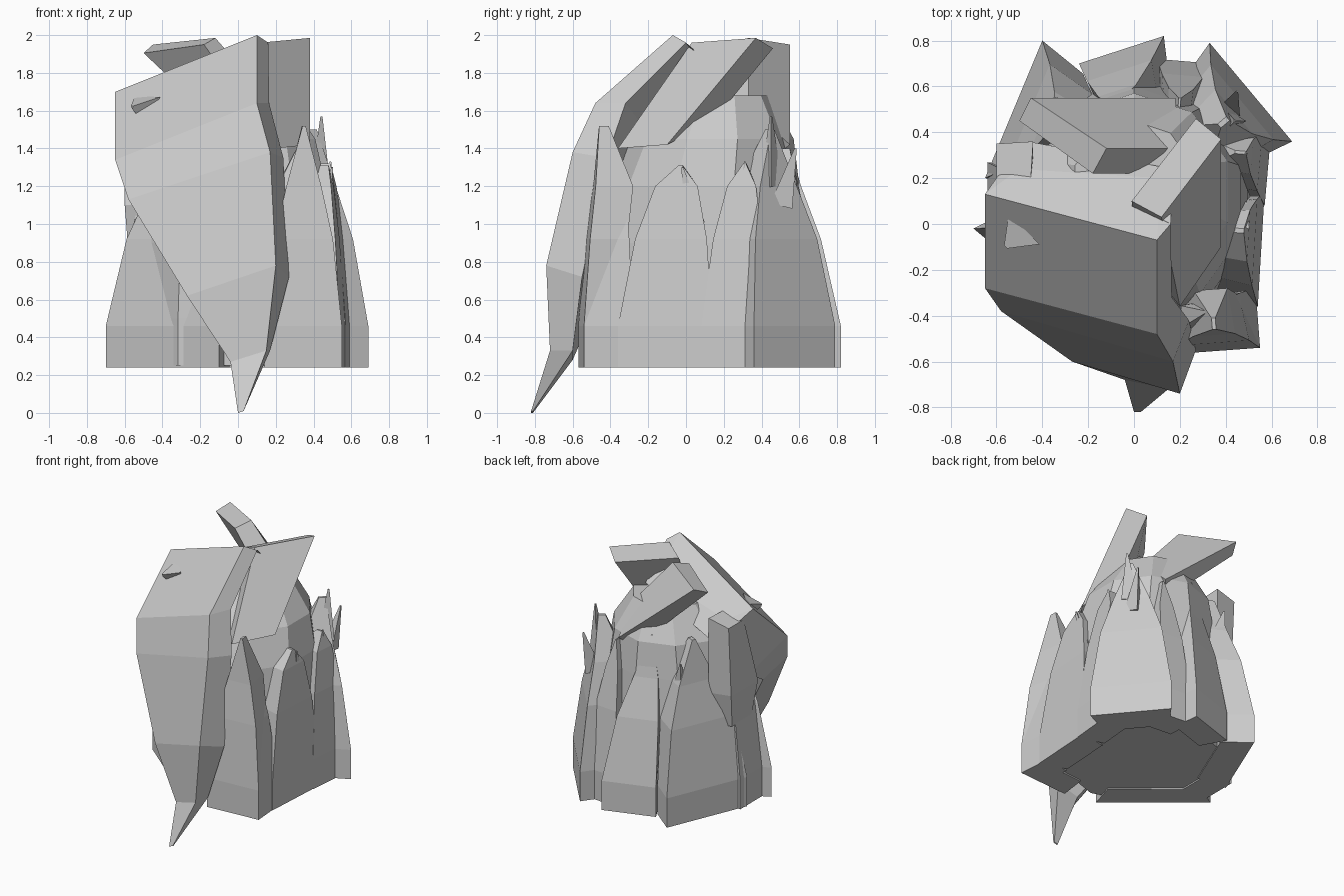
import bpy, bmesh, math
from mathutils import Vector


def loft(name, rings):
    """Skin rings of equal point count, capped at both ends."""
    bm = bmesh.new()
    rows = [[bm.verts.new(p) for p in r] for r in rings]
    n = len(rows[0])
    for a, b in zip(rows, rows[1:]):
        for i in range(n):
            j = (i + 1) % n
            bm.faces.new((a[i], a[j], b[j], b[i]))
    bm.faces.new(rows[0])
    bm.faces.new(rows[-1])
    bmesh.ops.remove_doubles(bm, verts=bm.verts, dist=0.0005)
    bmesh.ops.recalc_face_normals(bm, faces=bm.faces)
    me = bpy.data.meshes.new(name)
    bm.to_mesh(me)
    bm.free()
    ob = bpy.data.objects.new(name, me)
    bpy.context.collection.objects.link(ob)
    return ob


def lock(name, p, q, tip, depth=0.2, base=0.24):
    """Hanging lock: wide at the hem p-q, narrowing up to a tip."""
    p, q, tip = Vector((*p, 0)), Vector((*q, 0)), Vector(tip)
    mid, half = (p + q) / 2, (q - p) / 2
    inward = Vector((-half.y, half.x, 0)).normalized()
    if inward.dot(mid - Vector((0, 0.1, 0))) > 0:
        inward = -inward
    flat_tip = Vector((tip.x, tip.y, 0))
    rings = []
    for z, pull, w in ((base, 0, 1), (0.46, 0, 1), (0.92, 0.38, 0.76), (1.2, 0.74, 0.45)):
        c = mid.lerp(flat_tip, pull) + Vector((0, 0, z))
        h = half * w
        d = inward * depth
        rings.append([c - h, c + h, c + h * 0.8 + d, c - h * 0.8 + d])
    rings.append([tip - half * 0.04, tip + half * 0.04,
                  tip + half * 0.04 + inward * 0.05, tip - half * 0.04 + inward * 0.05])
    return loft(name, rings)


# Inner mass with a flat underside
rings = []
for z, rx, ry, cy in ((0.25, 0.54, 0.56, 0.1), (0.5, 0.54, 0.56, 0.1), (0.9, 0.52, 0.54, 0.09),
                      (1.2, 0.49, 0.5, 0.1), (1.45, 0.43, 0.43, 0.14), (1.68, 0.27, 0.28, 0.17)):
    rings.append([(rx * math.cos(math.tau * (i + .5) / 10),
                   cy + ry * math.sin(math.tau * (i + .5) / 10), z) for i in range(10)])
loft("inner_hair", rings)

# Large swept fringe, ending in a point at the floor
loft("fringe", [
    [(-.5, .24, 1.62), (.12, .2, 1.78), (.17, .24, 1.72), (-.46, .36, 1.5)],
    [(-.65, .13, 1.70), (.10, -.07, 2.0), (.16, .0, 1.96), (-.5, .34, 1.5)],
    [(-.65, -.28, 1.34), (.10, -.48, 1.64), (.165, -.32, 1.64), (-.56, .05, 1.15)],
    [(-.58, -.38, 1.13), (.17, -.60, 1.38), (.24, -.42, 1.35), (-.5, -.2, 1.0)],
    [(-.27, -.60, .62), (.20, -.74, .78), (.27, -.55, .72), (-.2, -.46, .6)],
    [(-.04, -.68, .27), (.15, -.72, .33), (.17, -.60, .33), (0, -.6, .28)],
    [(0, -.82, 0), (.03, -.82, .01), (.03, -.81, .01), (0, -.81, 0)]])

# Two slab locks crossing over the crown
loft("crown_lock_right", [
    [(.38, .37, 1.985), (.27, .46, 1.93), (.27, .14, 1.54), (.38, -.10, 1.42)],
    [(.12, .03, 1.96), (-.01, .10, 1.9), (0, -.1, 1.5), (.2, -.36, 1.4)]])
loft("crown_lock_back", [
    [(-.12, .33, 1.985), (-.45, .55, 1.95), (-.5, .45, 1.905), (-.18, .22, 1.95)],
    [(.2, .33, 1.62), (.18, .55, 1.42), (.1, .45, 1.34), (.1, .22, 1.55)]])

# Upright lock on the left, behind the fringe
loft("left_side_lock", [
    [(-.6, .17, 1.62), (-.6, .35, 1.62), (-.44, .36, 1.66), (-.45, .2, 1.66)],
    [(-.6, .0, 1.1), (-.6, .32, 1.1), (-.44, .36, 1.1), (-.44, .0, 1.1)],
    [(-.58, .05, .85), (-.58, .28, .85), (-.44, .3, .85), (-.44, .05, .85)]])

# Hanging locks round the head
locks = (
    ("back_right_lock", (.69, .36), (.33, .79), (.41, .46, 1.5), .22),
    ("back_lock", (.13, .82), (-.24, .70), (-.08, .52, 1.5), .2),
    ("back_left_lock", (-.40, .80), (-.65, .20), (-.36, .42, 1.5), .22),
    ("back_gap_lock", (.34, .70), (.1, .72), (.2, .55, 1.4), .2),
    ("front_left_lock", (-.70, -.02), (-.10, -.52), (-.3, -.1, 1.3), .18),
    ("left_lock", (-.64, .27), (-.64, -.06), (-.46, .12, 1.4), .2),
    ("front_right_lock", (.14, -.57), (.55, -.54), (.35, -.46, 1.52), .2),
    ("right_front_lock", (.55, -.54), (.53, -.28), (.36, -.38, 1.4), .2),
    ("right_lock", (.54, -.36), (.57, .14), (.48, -.03, 1.31), .2),
    ("right_rear_lock", (.57, .08), (.60, .42), (.49, .31, 1.32), .2),
)
for name, p, q, tip, d in locks:
    lock(name, p, q, tip, d)

# Small pointed tufts: a three-sided root and a tip
tufts = (
    ((-.48, -.02, 1.62), (-.56, -.1, 1.62), .11),
    ((.46, .05, 1.0), (.5, -.02, 1.3), .06),
    ((.46, .33, 1.05), (.49, .31, 1.33), .06),
    ((.42, .45, 1.2), (.44, .45, 1.57), .07),
    ((.42, .5, 1.1), (.45, .58, 1.4), .07),
    ((-.3, .5, 1.1), (-.34, .55, 1.36), .07),
)
for i, (root, tip, r) in enumerate(tufts):
    root, tip = Vector(root), Vector(tip)
    rot = (tip - root).to_track_quat('Z', 'Y')
    tri = [rot @ Vector((math.cos(a), math.sin(a), 0)) for a in (0.5, 2.6, 4.7)]
    loft(f"tuft_{i + 1}", [[root + t * r for t in tri], [tip + t * r * 0.1 for t in tri]])
